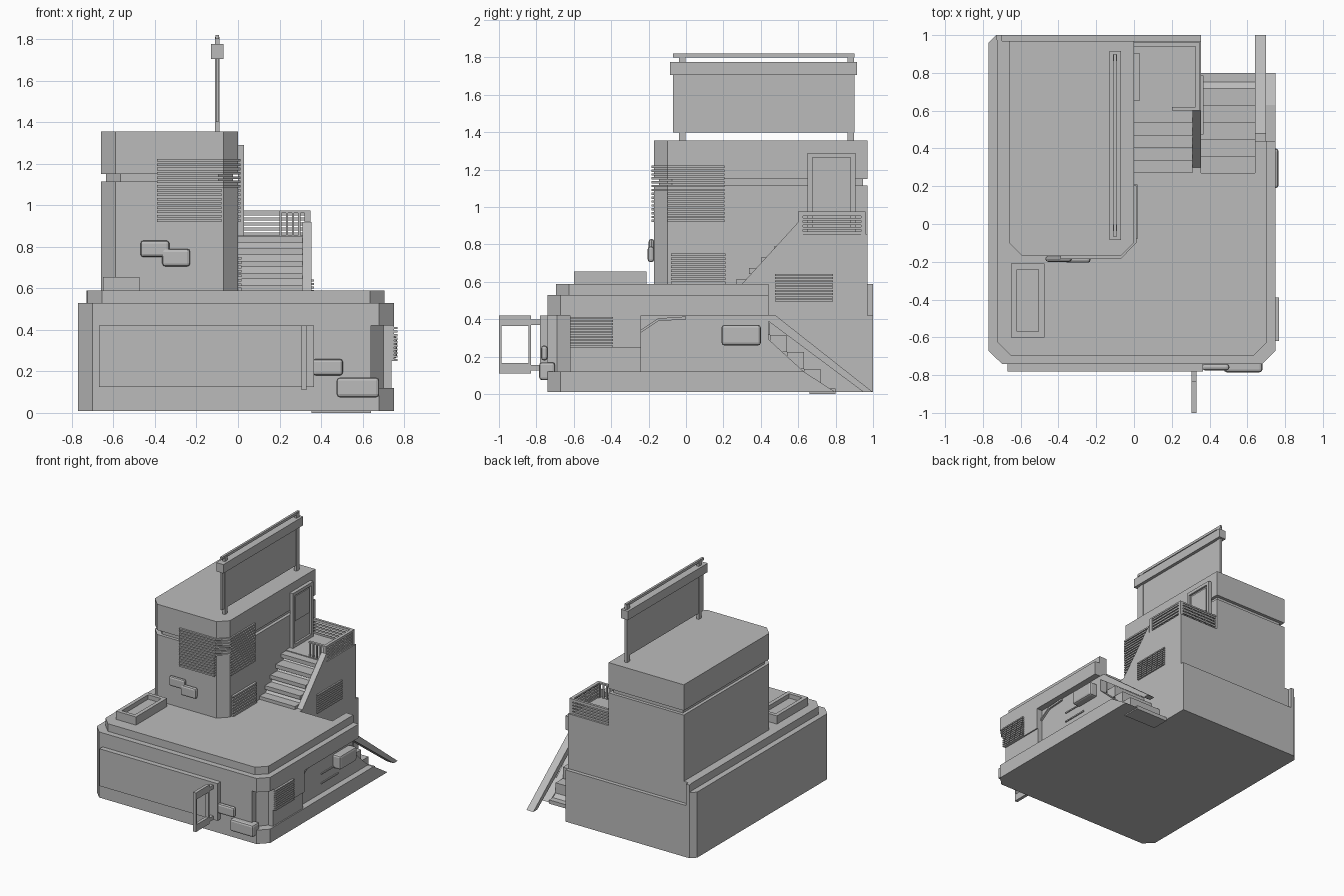
import bpy, bmesh
from mathutils import Vector

cube = bpy.data.objects.get("Cube")
if cube:
    bpy.data.objects.remove(cube, do_unlink=True)

GREY = (0.5, 0.5, 0.5, 1)
grey = bpy.data.materials.new("plain_grey")
grey.use_nodes = True
grey.diffuse_color = GREY
grey.node_tree.nodes["Principled BSDF"].inputs["Base Color"].default_value = GREY

# Shared levels and lines
GROUND, PLINTH, BELT, LIP, DECK = .01, .12, .42, .53, .59
LANDING, RAIL, GROOVE, ROOF = .855, .975, 1.115, 1.355
LEFT, RIGHT, FRONT, BACK = .75, -.77, -.74, .97
WELL_IN, WELL_OUT, WELL_FRONT = .355, .64, .27
TOWER_RIGHT, TOWER_FRONT, CUT = -.66, -.17, .07
LANDING_FRONT = .6


def finish(name, bm):
    bmesh.ops.recalc_face_normals(bm, faces=bm.faces)
    mesh = bpy.data.meshes.new(name)
    bm.to_mesh(mesh)
    bm.free()
    mesh.materials.append(grey)
    obj = bpy.data.objects.new(name, mesh)
    bpy.context.collection.objects.link(obj)
    return obj


def extrude(bm, outline, span, along="z"):
    """Extrude an (x, y) outline along z, or a (y, z) outline along x."""
    rings = []
    for t in span:
        places = [(a, b, t) if along == "z" else (t, a, b) for a, b in outline]
        rings.append([bm.verts.new(Vector(place)) for place in places])
        bm.faces.new(rings[-1])
    low, high = rings
    for i in range(len(low)):
        bm.faces.new((low[i - 1], low[i], high[i], high[i - 1]))


def prism(name, outline, span, along="z"):
    bm = bmesh.new()
    extrude(bm, outline, span, along)
    return finish(name, bm)


def boxes(name, bounds):
    """One object from boxes given as x, y and z ranges."""
    bm = bmesh.new()
    for x, y, z in bounds:
        extrude(bm, [(x[0], y[0]), (x[1], y[0]), (x[1], y[1]), (x[0], y[1])], z)
    return finish(name, bm)


def box(name, x, y, z):
    return boxes(name, [(x, y, z)])


def rounded(name, x, y, z):
    soften = box(name, x, y, z).modifiers.new("soft_edges", "BEVEL")
    soften.width = .015
    soften.segments = 2


def around(middle, size):
    return middle - size / 2, middle + size / 2


def ends(span, thick):
    return (span[0], span[0] + thick), (span[1] - thick, span[1])


def layers(span, count, fill=.6):
    step = (span[1] - span[0]) / count
    return [(span[0] + i * step, span[0] + (i + fill) * step) for i in range(count)]


def louvre(name, x, y, z, count):
    return boxes(name, [(x, y, bar) for bar in layers(z, count)])


def upright_frame(name, x, y, z, side, rail):
    boxes(name, [(x, edge, z) for edge in ends(y, side)] + [(x, y, edge) for edge in ends(z, rail)])


# Base: full layers above and below a middle that is recessed on the left side
def base_layer(name, inset, left_side, span):
    right, front = RIGHT + inset, FRONT + inset
    outline = [(right, front + CUT), (right + CUT, front)] + left_side
    outline += [(WELL_OUT, .44), (WELL_OUT, WELL_FRONT), (WELL_IN, WELL_FRONT), (WELL_IN, BACK),
                (-.7, BACK), (-.7, 1), (RIGHT + .04, 1), (right, BACK - .01)]
    prism(name, outline, span)


def cut_corner(inset):
    left, front = LEFT - inset, FRONT + inset
    return [(left - CUT, front), (left, front + CUT), (left, .44)]


recess = [(WELL_OUT, FRONT), (WELL_OUT, -.69), (.7, -.62), (.74, -.62),
          (.74, -.24), (.7, -.24), (.7, .44)]
base_layer("base_plinth", 0, cut_corner(0), (GROUND, PLINTH))
base_layer("base_middle", 0, recess, (PLINTH, BELT))
base_layer("base_upper", 0, cut_corner(0), (BELT, LIP))
base_layer("deck", .045, cut_corner(.045), (LIP, DECK))
box("back_wall_lower", (-.7, WELL_IN), (.9, 1), (GROUND, BELT))
prism("side_ledge", [(.4, GROUND), (.8, GROUND), (.63, PLINTH), (.4, PLINTH)], (WELL_OUT, LEFT), "x")

# Lower staircase going down to the back
prism("lower_stair_body", [(.25, GROUND), (.78, GROUND), (.63, PLINTH), (WELL_FRONT, .45)],
      (WELL_IN, .7), "x")
run = .09
boxes("lower_steps", [((WELL_IN, WELL_OUT), around(.315 + i * run, run), around(.45 - i * run, run))
                      for i in range(5)])
box("stair_foot", (WELL_IN, WELL_OUT), (.66, .8), (0, .03))
prism("lower_stair_stringer", [(.4, BELT), (.48, BELT), (1, GROUND), (.95, GROUND)],
      (WELL_OUT, .7), "x")


# Tower with a groove between the two storeys
def tower_layer(name, inset, span):
    right, left = TOWER_RIGHT + inset, -inset
    front, back = TOWER_FRONT + inset, BACK - inset
    prism(name, [(right, front + CUT), (right + CUT, front), (left - CUT, front),
                 (left, front + CUT), (left, back), (right, back)], span)


tower_layer("tower_body", 0, (DECK, GROOVE))
tower_layer("tower_groove", .025, (GROOVE, GROOVE + .035))
tower_layer("tower_top", 0, (GROOVE + .035, ROOF))

# Landing, upper steps and the wall beside them
box("landing_block", (0, WELL_IN), (LANDING_FRONT, BACK), (DECK, LANDING))
prism("upper_stair_wall", [(.3, DECK), (LANDING_FRONT, DECK), (LANDING_FRONT, .92)],
      (.31, WELL_IN), "x")
prism("upper_stair_body", [(.31, DECK), (LANDING_FRONT, DECK), (LANDING_FRONT, .82)],
      (0, .31), "x")
boxes("upper_steps", [((0, .31), around(.32 + i * run * .74, .1), around(.6 + i * run * .65, .03))
                      for i in range(5)])

# Landing railings
rail_x, rail_y, rail_z = (.2, .35), (LANDING_FRONT, .96), (LANDING, RAIL)
louvre("back_railing_slats", (0, .33), around(.95, .01), rail_z, 5)
louvre("side_railing_slats", around(.34, .01), rail_y, rail_z, 5)
boxes("front_railing_bars", [(bar, around(.61, .01), rail_z) for bar in layers(rail_x, 5, .35)])
boxes("railing_posts", [(ends(rail_x, .025)[1], end, rail_z) for end in ends(rail_y, .025)])
handrail = ends(rail_z, .012)[1]
boxes("handrails", [(rail_x, ends(rail_y, .02)[0], handrail), ((0, .35), ends(rail_y, .02)[1], handrail),
                    (ends(rail_x, .025)[1], rail_y, handrail)])

# Upper door with its window
door_y, door_z = (.65, .905), (LANDING, 1.29)
box("upper_door", (0, .012), door_y, door_z)
upright_frame("upper_door_frame", (0, .028), door_y, door_z, .025, .025)
box("upper_door_window", (0, .02), (.69, .865), (1.055, 1.25))

# Louvre wrapping around the tower corner
louvre_z = (.92, 1.23)
louvre("corner_louvre_front", (-.39, -.08), (-.185, TOWER_FRONT), louvre_z, 15)
louvre("corner_louvre_side", (0, .012), (-.1, .205), louvre_z, 15)
bend = bmesh.new()
for bar in layers(louvre_z, 15)[8:]:
    extrude(bend, [(-.08, -.185), (-CUT, -.185), (.012, -.1), (-.03, -.1), (-.08, -.15)], bar)
finish("corner_louvre_bend", bend)

# Other louvres and side details
louvre("tower_floor_louvre", (0, .018), (-.08, .21), (DECK, .76), 8)
louvre("stair_wall_louvre", (.35, .367), (.475, .785), (.495, .65), 9)
louvre("side_louvre", (.74, .767), (-.62, -.39), (.25, BELT), 10)
box("side_plate", (.72, LEFT), (-.62, -.24), (.25, BELT))
pipe = [(-.24, .33), (-.15, .39), (0, .4)]
prism("side_pipe", pipe + [(y, z + .015) for y, z in reversed(pipe)], (.7, .715), "x")
for name, end, height in (("lower", .25, .2), ("upper", .2, .275)):
    box(name + "_side_trim", (.7, .708), (.04, end), around(height, .01))

# Rounded wall boxes
rounded("tower_box_high", (-.47, -.33), (-.2, TOWER_FRONT), (.75, .83))
rounded("tower_box_low", (-.365, -.23), (-.205, TOWER_FRONT), (.705, .79))
rounded("front_box_small", (.36, .505), (-.775, FRONT), (.18, .26))
rounded("front_box_large", (.475, .68), (-.785, -.7), (.075, .17))
rounded("side_box", (.69, .765), (.19, .4), (.26, .37))

# Front panel and hanging sign frame
box("front_panel", (-.67, .365), (-.78, FRONT), (.125, BELT))
sign_x, sign_y, sign_z = (.305, .33), (-1, -.83), (.11, BELT)
upright_frame("hanging_sign_frame", sign_x, sign_y, sign_z, .013, .055)
boxes("hanging_sign_arms", [(sign_x, (sign_y[1], FRONT), around(height, .03))
                            for height in (.14, .385)])

# Open planter on the deck
planter_x, planter_y, planter_z = (-.65, -.475), (-.6, -.21), (DECK, .655)
boxes("planter_walls", [(edge, planter_y, planter_z) for edge in ends(planter_x, .03)] +
      [(planter_x, edge, planter_z) for edge in ends(planter_y, .03)])
box("planter_soil", planter_x, planter_y, (DECK, .62))

# Roof billboard
board_x, board_y = -.1, (-.07, .9)
box("billboard_panel", around(board_x, .013), board_y, (1.4, 1.77))
box("billboard_beam", around(board_x, .062), (-.085, .915), (1.705, 1.775))
box("billboard_top_bar", around(board_x, .017), board_y, (1.8, 1.82))
boxes("billboard_posts", [(around(board_x, .022), around(y, .035), (ROOF, 1.81)) for y in (-.02, .88)])
